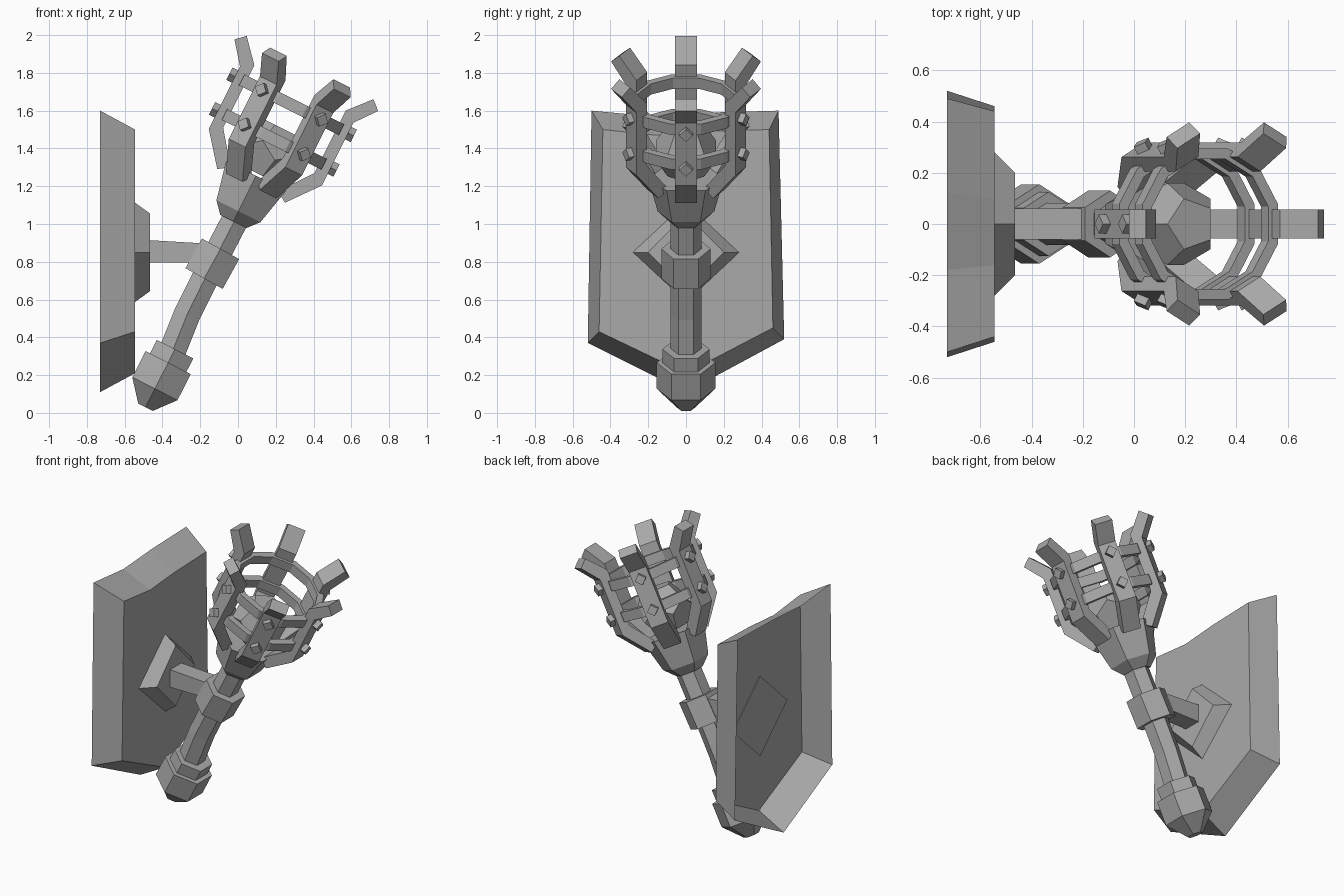
import bpy, bmesh
from math import sin, cos, pi, radians
from mathutils import Matrix, Vector

if "Cube" in bpy.data.objects:
    bpy.data.objects.remove(bpy.data.objects["Cube"])

grey = bpy.data.materials.new("plain grey")
grey.use_nodes = True
grey.diffuse_color = (0.4, 0.4, 0.4, 1)
grey.node_tree.nodes["Principled BSDF"].inputs["Base Color"].default_value = (0.4, 0.4, 0.4, 1)


def finish(name, bm, matrix=Matrix()):
    bmesh.ops.recalc_face_normals(bm, faces=bm.faces)
    mesh = bpy.data.meshes.new(name)
    bm.to_mesh(mesh)
    bm.free()
    mesh.materials.append(grey)
    obj = bpy.data.objects.new(name, mesh)
    obj.matrix_world = matrix
    bpy.context.collection.objects.link(obj)
    return obj


def skin(name, loops, matrix=Matrix(), caps=(True, True), closed=False):
    """Bridge a series of equal point loops, optionally capping the ends."""
    bm = bmesh.new()
    rows = [[bm.verts.new(p) for p in loop] for loop in loops]
    n = len(rows[0])
    pairs = list(zip(rows, rows[1:])) + ([(rows[-1], rows[0])] if closed else [])
    for a, b in pairs:
        for i in range(n):
            j = (i + 1) % n
            bm.faces.new((a[i], a[j], b[j], b[i]))
    if not closed:
        for row, cap in ((rows[0], caps[0]), (rows[-1], caps[1])):
            if cap:
                bm.faces.new(row)
    return finish(name, bm, matrix)


def lathe(name, profile, matrix, sides=6, closed=False):
    """Turn (height, radius) pairs around the local z axis."""
    angles = [2 * pi * (k + 0.5) / sides for k in range(sides)]
    loops = [[(r * cos(t), r * sin(t), s) for t in angles] for s, r in profile]
    return skin(name, loops, matrix, closed=closed)


def frame(x, z, tilt):
    return Matrix.Translation((x, 0, z)) @ Matrix.Rotation(radians(tilt), 4, 'Y')


# Wall plate: bevelled shell, open at the back
rim = [(-0.50, 1.6), (-0.18, 1.57), (0.12, 1.59), (0.49, 1.6),
       (0.52, 0.39), (0, 0.11), (-0.52, 0.37)]
face = [(-0.44, 1.5), (-0.16, 1.47), (0.1, 1.49), (0.44, 1.5),
        (0.46, 0.45), (0, 0.21), (-0.46, 0.43)]
skin("wall_plate", [[(-0.73, y, z) for y, z in rim], [(-0.545, y, z) for y, z in face]],
     caps=(False, True))


# Diamond mount and arm
def diamond(x, w, h):
    return [(x, 0, 0.85 + h), (x, w, 0.85), (x, 0, 0.85 - h), (x, -w, 0.85)]


skin("diamond_mount", [diamond(-0.555, 0.29, 0.27), diamond(-0.465, 0.2, 0.205)])
skin("arm", [[(x, y, z) for y, z in ((-0.06, 0.795), (0.06, 0.795), (0.06, top), (-0.06, top))]
             for x, top in ((-0.48, 0.915), (-0.14, 0.895))])

# Handle: bent six-sided shaft
path = [(-0.37, 0.27, 20), (-0.27, 0.52, 23), (-0.136, 0.79, 27), (0.02, 1.09, 27)]
hexagon = [2 * pi * (k + 0.5) / 6 for k in range(6)]
skin("shaft", [[frame(x, z, t) @ Vector((0.082 * cos(a), 0.082 * sin(a), 0)) for a in hexagon]
               for x, z, t in path])
lathe("pommel", [(0, 0.05), (0.11, 0.155), (0.265, 0.155), (0.265, 0.125), (0.345, 0.125)],
      frame(-0.49, 0.03, 27))
lathe("collar", [(-0.09, 0.13), (0.09, 0.13)], frame(-0.136, 0.79, 29))

# Head: cup, coal and cage
head = frame(-0.136, 0.79, 26.5)
lathe("cup", [(0.25, 0.09), (0.31, 0.15), (0.52, 0.205)], head)

bm = bmesh.new()
ico = bmesh.new()
bmesh.ops.create_icosphere(ico, subdivisions=1, radius=0.215)
for f in ico.faces:
    bm.verts.new(f.calc_center_median())
ico.free()
bmesh.ops.convex_hull(bm, input=bm.verts)
bmesh.ops.dissolve_limit(bm, angle_limit=0.05, verts=bm.verts, edges=bm.edges)
finish("coal", bm, head @ Matrix.Translation((0, 0, 0.67)))

claw = [(0.2, 0.46), (0.335, 0.63), (0.335, 1.0), (0.425, 1.115),
        (0.375, 1.16), (0.27, 1.04), (0.27, 0.67), (0.14, 0.5)]
levels = {"lower": 0.735, "upper": 0.94}
for k in range(6):
    turn = head @ Matrix.Rotation(k * pi / 3, 4, 'Z')
    skin(f"claw_{k + 1}", [[(r, y, s) for r, s in claw] for y in (-0.057, 0.057)], turn)
    for label, s in levels.items():
        bm = bmesh.new()
        bmesh.ops.create_cube(bm, size=0.052)
        finish(f"{label}_bolt_{k + 1}", bm,
               turn @ Matrix.Translation((0.342, 0, s)) @ Matrix.Rotation(pi / 4, 4, 'X'))

for label, s in levels.items():
    lathe(f"{label}_ring", [(s - 0.032, 0.262), (s - 0.032, 0.305),
                            (s + 0.032, 0.305), (s + 0.032, 0.262)],
          head, sides=12, closed=True)
